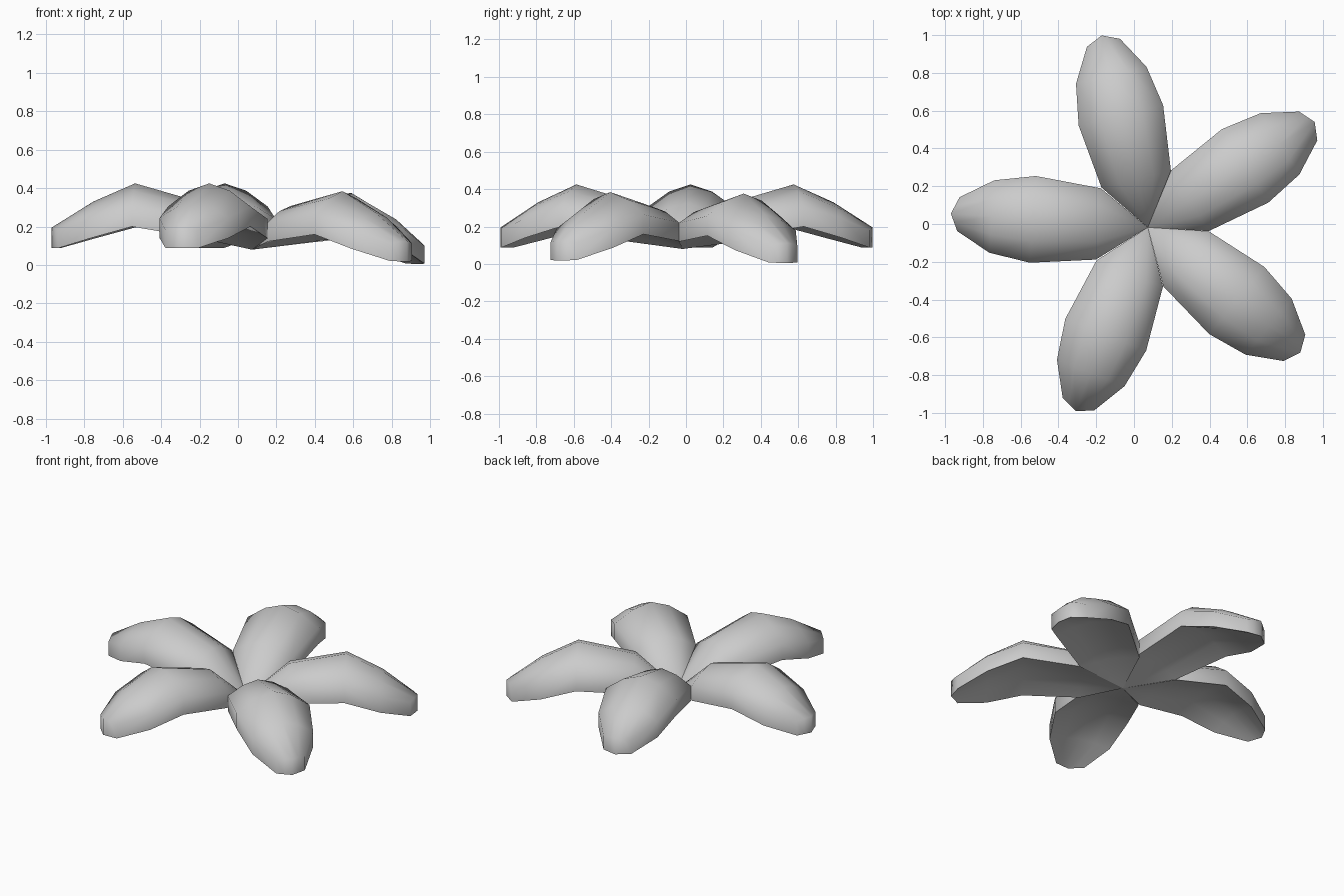
import bpy, bmesh, math
from mathutils import Matrix, Vector

cube = bpy.data.objects.get("Cube")
if cube:
    bpy.data.objects.remove(cube, do_unlink=True)

CENTRE = Vector((0.073, -0.018, 0.08))

grey = bpy.data.materials.new("petal_grey")
grey.use_nodes = True
colour = (0.6, 0.6, 0.6, 1)
grey.diffuse_color = colour
grey.node_tree.nodes["Principled BSDF"].inputs["Base Color"].default_value = colour

# Cross-sections along a petal:
# distance, half width, ridge top, rim top, rim bottom, middle of underside
SECTIONS = [
    (0.262, 0.189, 0.325, 0.24, 0.14, 0.165),
    (0.61, 0.23, 0.425, 0.305, 0.2, 0.26),
    (0.828, 0.192, 0.33, 0.245, 0.14, 0.18),
    (1.005, 0.09, 0.195, 0.18, 0.088, 0.088),
]
ACROSS = [-1, -0.5, 0, 0.5, 1]


def make_petal(name, angle, droop):
    bm = bmesh.new()
    base = bm.verts.new((0, 0, 0))
    tops, bottoms = [], []
    for dist, half, ridge, rim, low, mid in SECTIONS:
        top, bottom = [], []
        for t in ACROSS:
            dome = 1 - abs(t) ** 1.65
            # The last section comes to a blunt point
            x = dist + (0.04 * (1 - abs(t)) if dist > 1 else 0)
            for row, edge, peak in ((top, rim, ridge), (bottom, low, mid)):
                z = edge + (peak - edge) * dome - CENTRE.z - droop * x
                row.append(bm.verts.new((x, half * t, z)))
        tops.append(top)
        bottoms.append(bottom)

    # Domed top and hollow underside, both fanning out from the base point
    for rows in (tops, bottoms):
        for a, b in zip(rows[0], rows[0][1:]):
            bm.faces.new((base, a, b))
        for near, far in zip(rows, rows[1:]):
            for i in range(len(ACROSS) - 1):
                bm.faces.new((near[i], far[i], far[i + 1], near[i + 1]))

    # Side walls and tip wall
    for side in (0, -1):
        bm.faces.new((base, tops[0][side], bottoms[0][side]))
        for k in range(len(SECTIONS) - 1):
            bm.faces.new((tops[k][side], tops[k + 1][side],
                          bottoms[k + 1][side], bottoms[k][side]))
    for i in range(len(ACROSS) - 1):
        bm.faces.new((tops[-1][i], tops[-1][i + 1],
                      bottoms[-1][i + 1], bottoms[-1][i]))

    bmesh.ops.recalc_face_normals(bm, faces=bm.faces)
    bm.transform(Matrix.Translation(CENTRE) @ Matrix.Rotation(math.radians(angle), 4, "Z"))
    mesh = bpy.data.meshes.new(name)
    bm.to_mesh(mesh)
    bm.free()
    mesh.materials.append(grey)
    petal = bpy.data.objects.new(name, mesh)
    bpy.context.collection.objects.link(petal)
    return petal


# Five petals around the centre; the two on the left droop lower
PETALS = [
    ("back_left_petal", 32.3, 0.08),
    ("back_petal", 103.5, 0),
    ("right_petal", 176, 0),
    ("front_petal", 248.6, 0),
    ("front_left_petal", 320.6, 0.067),
]
petals = [make_petal(*spec) for spec in PETALS]

bpy.ops.object.select_all(action="DESELECT")
for petal in petals:
    petal.select_set(True)
bpy.context.view_layer.objects.active = petals[0]
bpy.ops.object.shade_smooth_by_angle(angle=math.radians(68))
